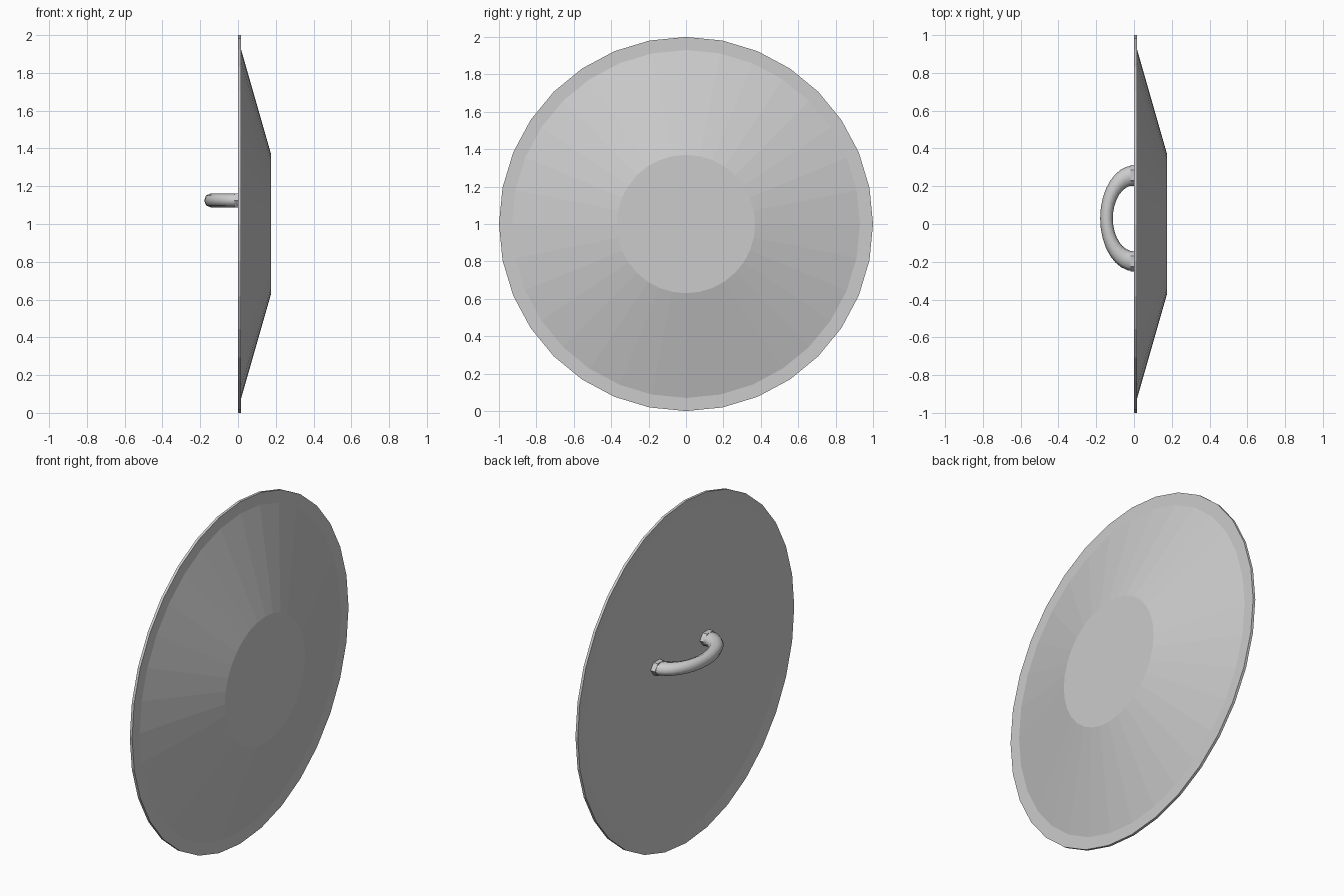
import bpy, bmesh, math
from mathutils import Vector

default = bpy.data.objects.get("Cube")
if default:
    bpy.data.objects.remove(default, do_unlink=True)

grey = bpy.data.materials.new("plain grey")
grey.use_nodes = True
grey.diffuse_color = (0.6, 0.6, 0.6, 1)
bsdf = next(n for n in grey.node_tree.nodes if n.type == 'BSDF_PRINCIPLED')
bsdf.inputs["Base Color"].default_value = (0.6, 0.6, 0.6, 1)


def loft(name, rings, smooth):
    """Skin a list of point rings and cap both ends."""
    bm = bmesh.new()
    loops = [[bm.verts.new(p) for p in ring] for ring in rings]
    n = len(loops[0])
    for a, b in zip(loops, loops[1:]):
        for i in range(n):
            j = (i + 1) % n
            bm.faces.new((a[i], a[j], b[j], b[i]))
    bm.faces.new(loops[0])
    bm.faces.new(loops[-1])
    bmesh.ops.recalc_face_normals(bm, faces=bm.faces)
    mesh = bpy.data.meshes.new(name)
    bm.to_mesh(mesh)
    bm.free()
    for p in mesh.polygons:
        p.use_smooth = smooth and len(p.vertices) == 4
    mesh.materials.append(grey)
    obj = bpy.data.objects.new(name, mesh)
    bpy.context.collection.objects.link(obj)
    return obj


def circle(n, start=0.0):
    angles = [start + math.tau * i / n for i in range(n)]
    return [(math.cos(a), math.sin(a)) for a in angles]


# Shield: shallow dished back, thin rim, cone and flat boss
profile = [(0.01, 0.93), (0.0, 1.0), (0.015, 1.0), (0.015, 0.93), (0.175, 0.37)]
loft("shield_disc",
     [[Vector((x, r * c, 1 + r * s)) for c, s in circle(32)] for x, r in profile],
     False)

# Handle: flattened half torus on the back
HAND_Y, HAND_Z = 0.03, 1.125
MAJOR, MINOR, SQUASH, HALF_HEIGHT = 0.2275, 0.0525, 0.64, 0.0365
steps = 16
rings = []
for i in range(steps + 1):
    a = math.pi * i / steps
    rings.append([Vector((-(MAJOR + MINOR * c) * math.sin(a) * SQUASH,
                          HAND_Y + (MAJOR + MINOR * c) * math.cos(a),
                          HAND_Z + HALF_HEIGHT * s)) for c, s in circle(8)])
# Run the ends straight into the recessed back
shift = Vector((0.012, 0, 0))
rings.insert(0, [p + shift for p in rings[0]])
rings.append([p + shift for p in rings[-1]])
loft("handle", rings, True)

# Faceted collars where the handle meets the back
for side, label in ((-1, "front"), (1, "rear")):
    loft("handle_collar_" + label,
         [[Vector((x, HAND_Y + side * MAJOR + 0.055 * c, HAND_Z + 0.042 * s))
           for c, s in circle(6)] for x in (-0.018, 0.012)],
         False)
